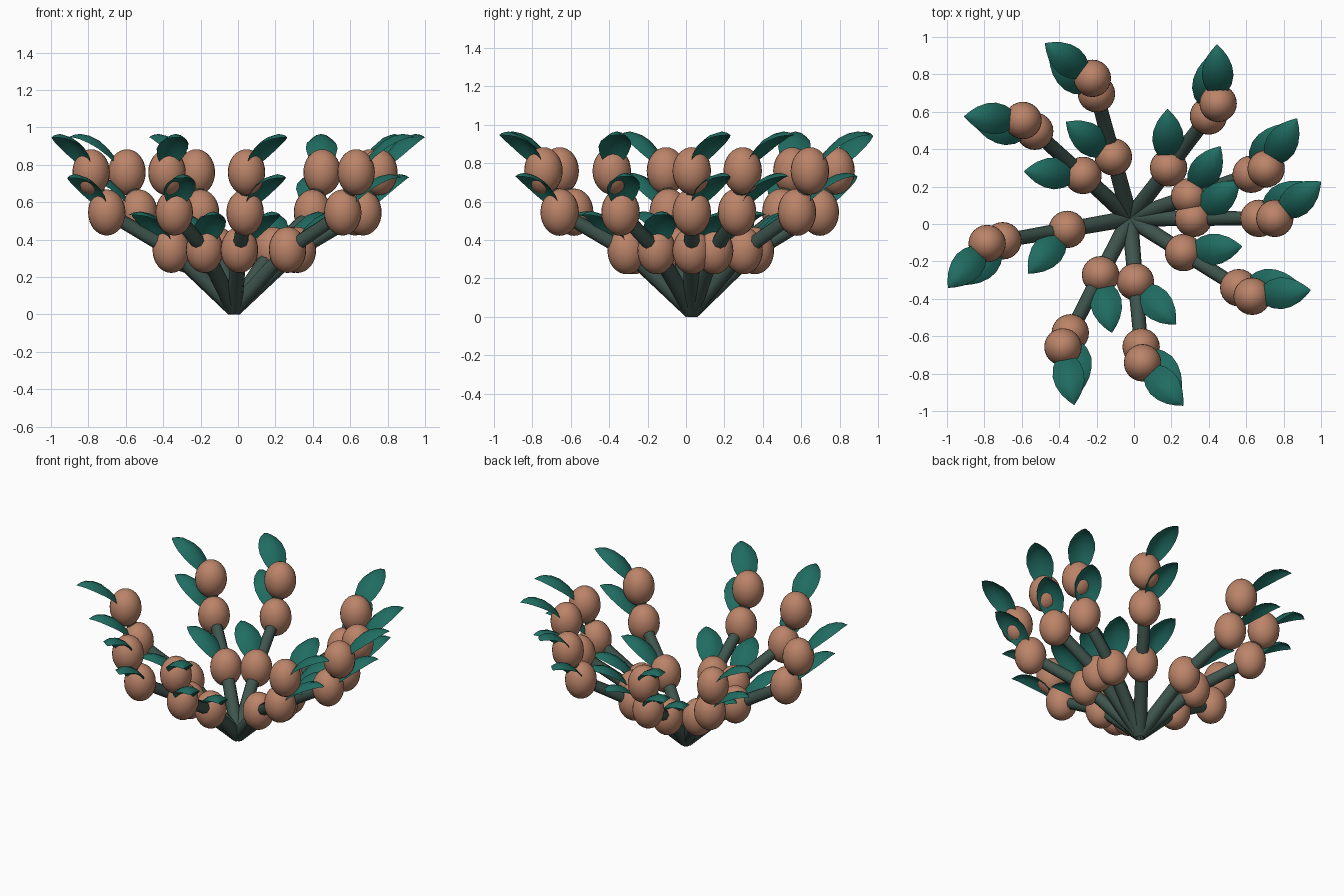
import bpy
from math import radians, cos, sin
from mathutils import Vector, Matrix

if "Cube" in bpy.data.objects:
    bpy.data.objects.remove(bpy.data.objects["Cube"])


def material(name, rgb):
    m = bpy.data.materials.new(name)
    m.use_nodes = True
    m.diffuse_color = (*rgb, 1)
    m.node_tree.nodes["Principled BSDF"].inputs["Base Color"].default_value = (*rgb, 1)
    return m


STEM = material("dull stem green", (0.05, 0.09, 0.075))
LEAF = material("teal leaf green", (0.014, 0.15, 0.12))
FRUIT = material("tan fruit", (0.50, 0.23, 0.14))

ROOT = Vector((-0.022, 0.03, 0))
GOLDEN_ANGLE = 137.5
LEAF_TWIST = 38.5
STEM_COUNT = 9
# Radius and height of the three fruits on each stem
FRUITS = [(0.34, 0.345), (0.69, 0.545), (0.775, 0.76)]
# Leaf stations: distance out, height, half width
LEAF_PROFILE = [(0.02, 0.01, 0.015), (0.06, 0.075, 0.05), (0.10, 0.125, 0.074),
                (0.15, 0.17, 0.085), (0.20, 0.195, 0.078), (0.25, 0.205, 0.056),
                (0.285, 0.20, 0.03), (0.315, 0.187, 0.002)]


def polar(angle, radius, z):
    return Vector((radius * cos(angle), radius * sin(angle), z))


def smooth(mesh):
    for p in mesh.polygons:
        p.use_smooth = True


def link(name, mesh, mat, matrix):
    ob = bpy.data.objects.new(name, mesh)
    if not mesh.materials:
        mesh.materials.append(mat)
    ob.matrix_world = matrix
    bpy.context.collection.objects.link(ob)
    return ob


def make_leaf_mesh():
    # Arched blade lofted along a rising, drooping midrib
    across = (-1, -0.5, 0, 0.5, 1)
    n = len(across)
    verts = [(d, u * w, z - 0.5 * w * u * u)
             for d, z, w in LEAF_PROFILE for u in across]
    faces = [(i * n + j, (i + 1) * n + j, (i + 1) * n + j + 1, i * n + j + 1)
             for i in range(len(LEAF_PROFILE) - 1) for j in range(n - 1)]
    mesh = bpy.data.meshes.new("leaf")
    mesh.from_pydata(verts, [], faces)
    mesh.flip_normals()
    smooth(mesh)
    return mesh


def make_fruit_mesh():
    bpy.ops.mesh.primitive_uv_sphere_add(segments=24, ring_count=16, radius=0.1)
    ob = bpy.context.object
    mesh = ob.data
    mesh.transform(Matrix.Diagonal((1, 1, 1.23, 1)))
    smooth(mesh)
    bpy.data.objects.remove(ob)
    return mesh


def make_stem(name, angle):
    # Tapered tube bending through the fruit centres
    curve = bpy.data.curves.new(name, "CURVE")
    curve.dimensions = "3D"
    curve.bevel_depth = 0.044
    curve.bevel_resolution = 2
    curve.use_fill_caps = True
    path = [(0, 0.031)] + FRUITS
    spline = curve.splines.new("POLY")
    spline.points.add(len(path) - 1)
    for i, (r, z) in enumerate(path):
        spline.points[i].co = (*(ROOT + polar(angle, r, z)), 1)
        spline.points[i].radius = 1 - 0.08 * i
    curve.materials.append(STEM)
    ob = bpy.data.objects.new(name, curve)
    bpy.context.collection.objects.link(ob)
    bpy.ops.object.select_all(action="DESELECT")
    ob.select_set(True)
    bpy.context.view_layer.objects.active = ob
    bpy.ops.object.convert(target="MESH")
    bpy.ops.object.shade_smooth_by_angle(angle=radians(50))


leaf_mesh = make_leaf_mesh()
fruit_mesh = make_fruit_mesh()

for s in range(STEM_COUNT):
    angle = radians(GOLDEN_ANGLE * s)
    make_stem(f"stem_{s + 1}", angle)
    for k, (r, z) in enumerate(FRUITS):
        place = Matrix.Translation(ROOT + polar(angle, r, z))
        turn = Matrix.Rotation(angle + radians(LEAF_TWIST), 4, "Z")
        link(f"fruit_{s + 1}_{k + 1}", fruit_mesh, FRUIT, place)
        link(f"leaf_{s + 1}_{k + 1}", leaf_mesh, LEAF, place @ turn)
